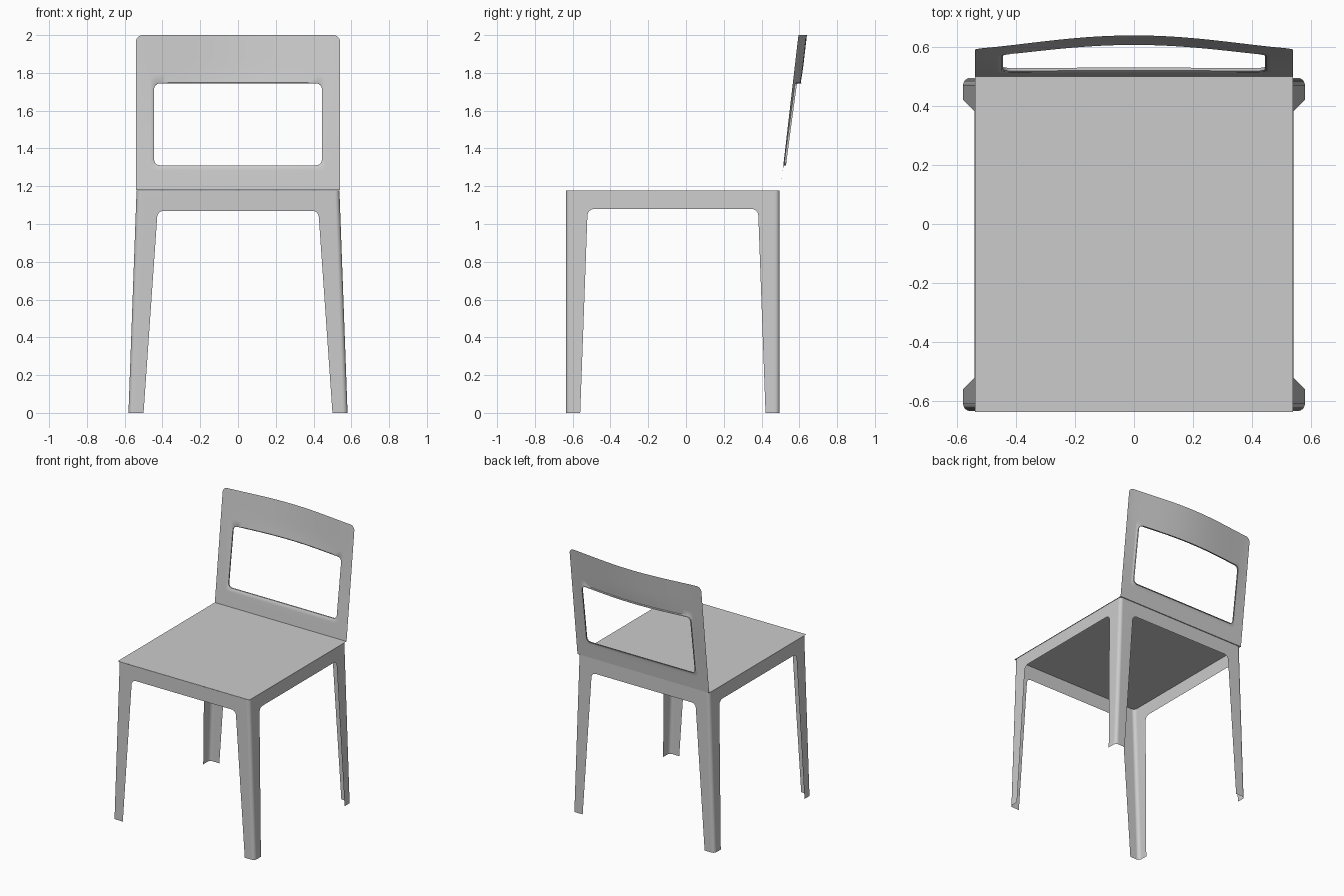
import bpy, bmesh, math

if "Cube" in bpy.data.objects:
    bpy.data.objects.remove(bpy.data.objects["Cube"])

grey = bpy.data.materials.new("light grey")
grey.diffuse_color = (0.6, 0.6, 0.6, 1)
grey.use_nodes = True
grey.node_tree.nodes["Principled BSDF"].inputs["Base Color"].default_value = grey.diffuse_color

TOP = 1.178               # top of the skirt
Y0, Y1 = -0.635, 0.496    # front and back of the skirt
YC = (Y0 + Y1) / 2
R = 0.025                 # rounded leg corner


def finish(bm, name):
    bmesh.ops.remove_doubles(bm, verts=bm.verts, dist=0.0003)
    me = bpy.data.meshes.new(name)
    bm.to_mesh(me)
    bm.free()
    me.materials.append(grey)
    ob = bpy.data.objects.new(name, me)
    bpy.context.collection.objects.link(ob)
    bpy.ops.object.select_all(action='DESELECT')
    ob.select_set(True)
    bpy.context.view_layer.objects.active = ob
    bpy.ops.object.shade_smooth_by_angle(angle=math.radians(35))
    return ob


def arc(cx, cz, r, a0, a1, n=6):
    return [(cx + r * math.cos(math.radians(a0 + (a1 - a0) * i / n)),
             cz + r * math.sin(math.radians(a0 + (a1 - a0) * i / n))) for i in range(n + 1)]


def outer_x(z):
    return 0.58 - 0.043 * z / TOP


# Legs and apron: one bent-sheet quarter, repeated in the four corners
bm = bmesh.new()
front = [(0, TOP), (0, 1.07)] + arc(0.393, 1.035, 0.035, 90, 0) + \
        [(0.50, 0), (outer_x(0) - R, 0), (outer_x(TOP) - R, TOP)]
side = [(Y0 + R, 0), (-0.56, 0)] + arc(-0.485, 1.043, 0.037, 180, 90) + \
       [(YC, 1.08), (YC, TOP), (Y0 + R, TOP)]
faces = [[(x, Y0, z) for x, z in front],
         [(outer_x(z), y, z) for y, z in side]]
bend = arc(0, 0, R, -90, 0)
for (a, b), (c, d) in zip(bend, bend[1:]):
    x0, x1, y = outer_x(0) - R, outer_x(TOP) - R, Y0 + R
    faces.append([(x0 + a, y + b, 0), (x0 + c, y + d, 0),
                  (x1 + c, y + d, TOP), (x1 + a, y + b, TOP)])
for sx in (1, -1):
    for sy in (1, -1):
        for f in faces:
            vs = [bm.verts.new((sx * x, YC + sy * (y - YC), z)) for x, y, z in f]
            bm.faces.new(vs if sx * sy > 0 else vs[::-1])
legs = finish(bm, "legs_and_apron")
legs.modifiers.new("even shading", 'WEIGHTED_NORMAL').keep_sharp = True

# Seat: flat sheet resting on the apron
bm = bmesh.new()
bm.faces.new([bm.verts.new(p) for p in
              [(-0.54, -0.638, 1.18), (0.54, -0.638, 1.18), (0.54, 0.5, 1.18), (-0.54, 0.5, 1.18)]])
finish(bm, "seat")


# Backrest: rings between a rounded outline and a rounded opening, bent backwards
def ring(hw, z0, z1, r_top, r_bot, nx=20, nz=10):
    corners = [arc(hw - r_top, z1 - r_top, r_top, 0, 90),
               arc(-hw + r_top, z1 - r_top, r_top, 90, 180),
               arc(-hw + r_bot, z0 + r_bot, r_bot, 180, 270),
               arc(hw - r_bot, z0 + r_bot, r_bot, 270, 360)]
    pts = []
    for i, c in enumerate(corners):
        n = (nx, nz)[i % 2]
        (ax, az), (bx, bz) = c[-1], corners[(i + 1) % 4][0]
        pts += c + [(ax + (bx - ax) * k / n, az + (bz - az) * k / n) for k in range(1, n)]
    return pts


def lean(x, z):
    t = min(1, max(0, (z - 1.25) / 0.6))
    curve = max(0, math.cos(math.pi / 2 * min(1, abs(x) / 0.54))) ** 1.3
    return 0.5 + 0.116 * (z - 1.18) + 0.045 * t * t * (3 - 2 * t) * curve


bm = bmesh.new()
outer = ring(0.54, 1.18, 2.0, 0.035, 0.002)
inner = ring(0.45, 1.305, 1.75, 0.035, 0.035)
rows = []
for k in range(7):
    t = k / 6
    pts = [(a + (c - a) * t, b + (d - b) * t) for (a, b), (c, d) in zip(outer, inner)]
    rows.append([(x, lean(x, z), z) for x, z in pts])
# rolled lip around the opening
hole = ring(0.444, 1.311, 1.744, 0.03, 0.03)
rows.append([(x, lean(x, z) + 0.004, z) for x, z in hole])
rows.append([(x, lean(x, z) + 0.014, z) for x, z in hole])
vr = [[bm.verts.new(p) for p in row] for row in rows]
for a, b in zip(vr, vr[1:]):
    for i in range(len(a)):
        j = (i + 1) % len(a)
        bm.faces.new((a[i], a[j], b[j], b[i]))
finish(bm, "backrest")
